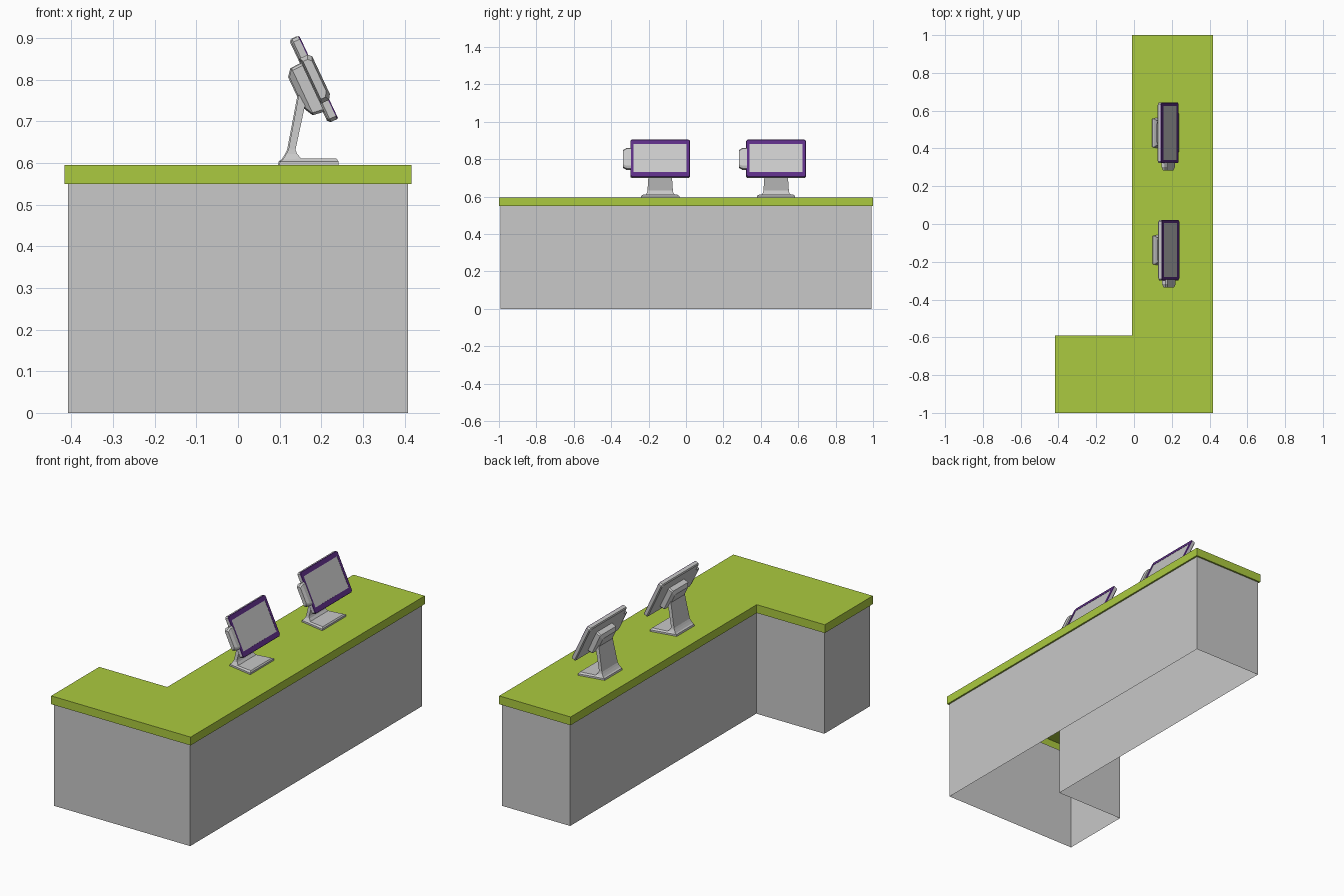
import bpy, bmesh, math
from mathutils import Matrix, Vector

if "Cube" in bpy.data.objects:
    bpy.data.objects.remove(bpy.data.objects["Cube"])


def material(name, rgb):
    m = bpy.data.materials.new(name)
    m.diffuse_color = (*rgb, 1)
    m.use_nodes = True
    m.node_tree.nodes["Principled BSDF"].inputs["Base Color"].default_value = m.diffuse_color
    return m


GREY = material("light grey", (0.58, 0.58, 0.58))
GREEN = material("lime green", (0.41, 0.59, 0.05))
PURPLE = material("purple", (0.107, 0.027, 0.235))


def loft(name, rings, mats, start=True, end=True, slots=None, matrix=None):
    """Skin a list of equal-length point rings; slots = material per band, then end cap."""
    bm = bmesh.new()
    vs = [[bm.verts.new(p) for p in r] for r in rings]
    n = len(rings[0])
    slots = slots or [0] * len(rings)
    for k in range(len(rings) - 1):
        for i in range(n):
            j = (i + 1) % n
            f = bm.faces.new((vs[k][i], vs[k][j], vs[k + 1][j], vs[k + 1][i]))
            f.material_index = slots[k]
    if start:
        bm.faces.new(vs[0][::-1])
    if end:
        bm.faces.new(vs[-1]).material_index = slots[-1]
    bmesh.ops.recalc_face_normals(bm, faces=bm.faces)
    if matrix:
        bm.transform(matrix)
    me = bpy.data.meshes.new(name)
    bm.to_mesh(me)
    bm.free()
    for m in mats:
        me.materials.append(m)
    ob = bpy.data.objects.new(name, me)
    bpy.context.collection.objects.link(ob)
    return ob


def outline(d, z):
    """L-shaped counter plan, inset by d."""
    x0, x1, y0, y1 = -0.417 + d, 0.417 - d, -1 + d, 1 - d
    xi, yi = -0.01 + d, -0.59 - d
    return [(x0, y0, z), (x1, y0, z), (x1, y1, z), (xi, y1, z), (xi, yi, z), (x0, yi, z)]


def trapezoid(x0, x1, h0, h1, z):
    """Ring in plan: half width h0 at the rear x0, h1 at the front x1."""
    return [(x0, -h0, z), (x1, -h1, z), (x1, h1, z), (x0, h0, z)]


def cut_rect(h, u0, u1, n, c):
    """Rectangle with cut corners, in head space (n = out of screen, y, u = up the screen)."""
    return [(n, -h + c, u0), (n, h - c, u0), (n, h, u0 + c), (n, h, u1 - c),
            (n, h - c, u1), (n, -h + c, u1), (n, -h, u1 - c), (n, -h, u0 + c)]


# Counter: hollow base walls and the overhanging worktop
loft("counter_base", [outline(0.009, 0), outline(0.009, 0.55)], [GREY], False, False)
loft("worktop", [outline(0.009, 0.55), outline(0, 0.55), outline(0, 0.595)], [GREEN], False, True)


def terminal(tag, x, y):
    place = Matrix.Translation((x, y, 0))
    head = (Matrix.Translation((x + 0.18, y, 0.801))
            @ Matrix.Rotation(math.radians(-25.2), 4, 'Y'))

    # Foot plate, wider at the front
    loft(tag + "_foot", [trapezoid(0.096, 0.238, 0.075, 0.102, 0.595),
                         trapezoid(0.098, 0.238, 0.075, 0.102, 0.604),
                         trapezoid(0.108, 0.233, 0.072, 0.090, 0.611)], [GREY], matrix=place)
    # Leaning neck with flared bottom
    loft(tag + "_neck", [trapezoid(0.105, 0.150, 0.076, 0.078, 0.609),
                         trapezoid(0.113, 0.139, 0.070, 0.070, 0.622),
                         trapezoid(0.118, 0.135, 0.068, 0.068, 0.632),
                         trapezoid(0.146, 0.167, 0.058, 0.058, 0.780)], [GREY], matrix=place)
    # Housing behind the screen
    loft(tag + "_housing", [cut_rect(0.069, -0.081, 0.048, -0.010, 0.006),
                            cut_rect(0.069, -0.077, 0.047, -0.038, 0.006),
                            cut_rect(0.056, -0.050, 0.030, -0.052, 0.006)], [GREY], matrix=head)
    # Screen panel: grey shell, purple frame, grey display
    loft(tag + "_screen", [cut_rect(0.154, -0.104, 0.104, -0.012, 0.007),
                           cut_rect(0.160, -0.110, 0.110, -0.007, 0.008),
                           cut_rect(0.160, -0.110, 0.110, 0.009, 0.008),
                           cut_rect(0.158, -0.108, 0.108, 0.012, 0.008),
                           cut_rect(0.142, -0.082, 0.084, 0.012, 0.001),
                           cut_rect(0.142, -0.082, 0.084, 0.011, 0.001)],
         [GREY, PURPLE], slots=[0, 0, 1, 1, 1, 0], matrix=head)

    # Card reader on the side of the screen
    def side(yy, n0, n1, u):
        return [(n0, yy, -u), (n1 - 0.008, yy, -u), (n1, yy, -u + 0.012),
                (n1, yy, u - 0.008), (n1 - 0.008, yy, u), (n0, yy, u)]
    loft(tag + "_card_reader", [side(-0.157, -0.010, 0.019, 0.060),
                                side(-0.180, -0.010, 0.019, 0.060),
                                side(-0.198, -0.006, 0.014, 0.050)], [GREY], matrix=head)


terminal("rear_terminal", 0.0, 0.482)
terminal("front_terminal", 0.003, -0.138)
